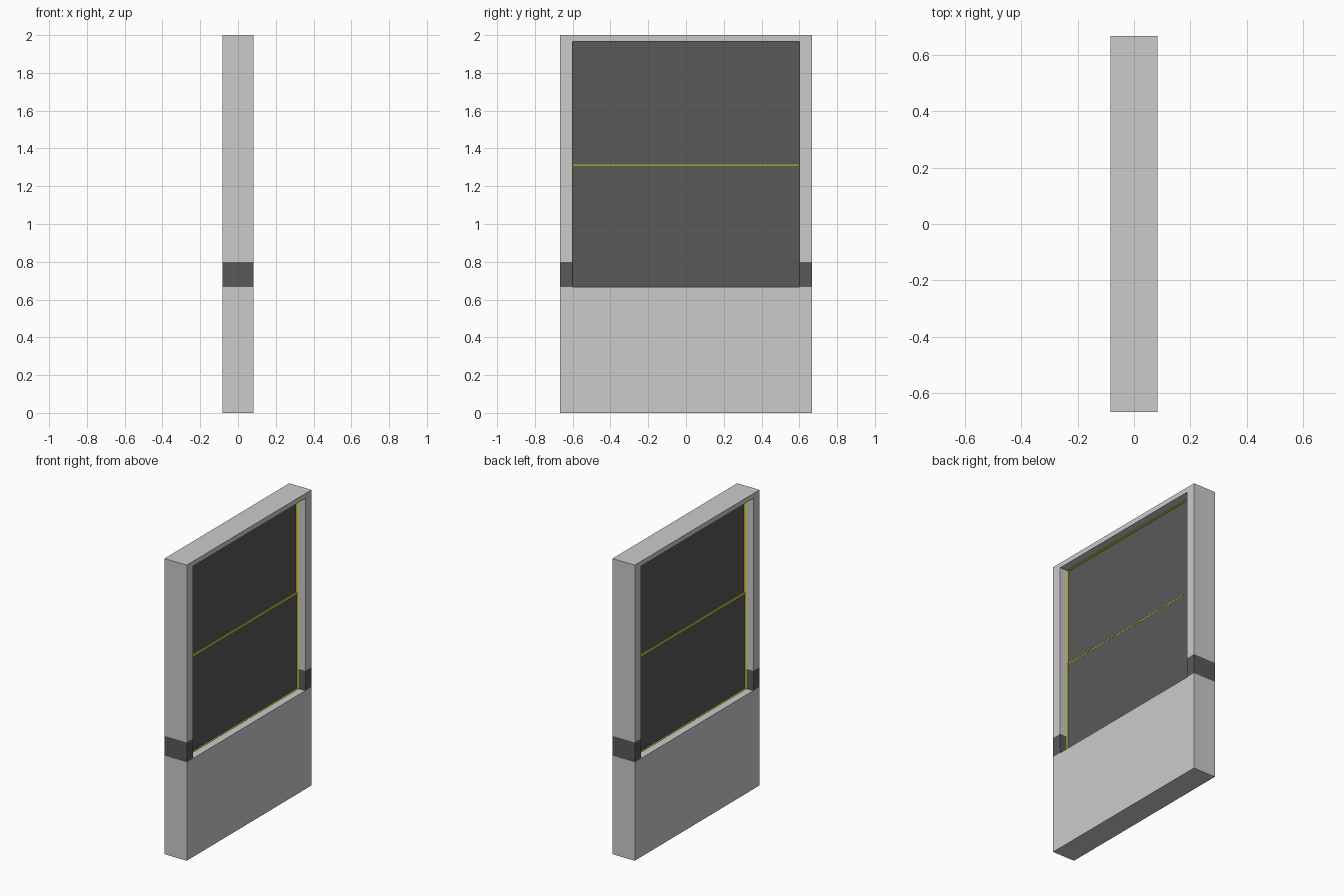
import bpy
import bmesh

if "Cube" in bpy.data.objects:
    bpy.data.objects.remove(bpy.data.objects["Cube"])

HX = 0.0833            # half depth of the frame
HY = 0.6667            # half width of the frame
IN = 0.6               # half width of the opening
SILL, BAND, HEAD, TOP = 0.6667, 0.8, 1.9667, 2.0
MID = 1.3133           # height of the bar between the panes


def material(name, color):
    m = bpy.data.materials.new(name)
    m.diffuse_color = color
    m.use_nodes = True
    m.node_tree.nodes["Principled BSDF"].inputs["Base Color"].default_value = m.diffuse_color
    return m


dark = material("dark", (0.1, 0.1, 0.1, 1))
yellow = material("yellow", (0.75, 0.68, 0.03, 1))


def prism(name, outline, hx, mat=None):
    """Extrude a (y, z) outline from -hx to +hx along x."""
    bm = bmesh.new()
    face = bm.faces.new([bm.verts.new((-hx, y, z)) for y, z in outline])
    out = bmesh.ops.extrude_face_region(bm, geom=[face])
    verts = [v for v in out["geom"] if isinstance(v, bmesh.types.BMVert)]
    bmesh.ops.translate(bm, verts=verts, vec=(2 * hx, 0, 0))
    bmesh.ops.recalc_face_normals(bm, faces=bm.faces)
    mesh = bpy.data.meshes.new(name)
    bm.to_mesh(mesh)
    bm.free()
    ob = bpy.data.objects.new(name, mesh)
    bpy.context.collection.objects.link(ob)
    if mat:
        mesh.materials.append(mat)
    return ob


def slab(name, y0, y1, z0, z1, hx, mat=None):
    return prism(name, [(y0, z0), (y1, z0), (y1, z1), (y0, z1)], hx, mat)


# Solid lower wall
slab("lower_wall", -HY, HY, 0, SILL, HX)

# Upper frame: two posts joined by a head, as one arch-shaped profile
prism("upper_frame", [(-HY, BAND), (-HY, TOP), (HY, TOP), (HY, BAND),
                      (IN, BAND), (IN, HEAD), (-IN, HEAD), (-IN, BAND)], HX)

# Dark bands and thin yellow side trims on both posts
T = 0.002
for side, s in (("left", -1), ("right", 1)):
    slab(f"{side}_post_band", s * IN, s * HY, SILL, BAND, HX, dark)
    slab(f"{side}_trim", s * (IN - T), s * IN, SILL, HEAD, 0.033, yellow)

# Yellow trims along the sill, the head and between the panes
slab("sill_trim", -IN, IN, SILL, SILL + T, 0.033, yellow)
slab("head_trim", -IN, IN, HEAD - T, HEAD, 0.033, yellow)
slab("middle_bar", -IN, IN, MID - 0.004, MID + 0.004, 0.025, yellow)

# Dark panes, the lower one slightly thicker
slab("upper_pane", -IN + T, IN - T, MID + 0.004, HEAD - T, 0.017, dark)
slab("lower_pane", -IN + T, IN - T, SILL + T, MID - 0.004, 0.024, dark)
